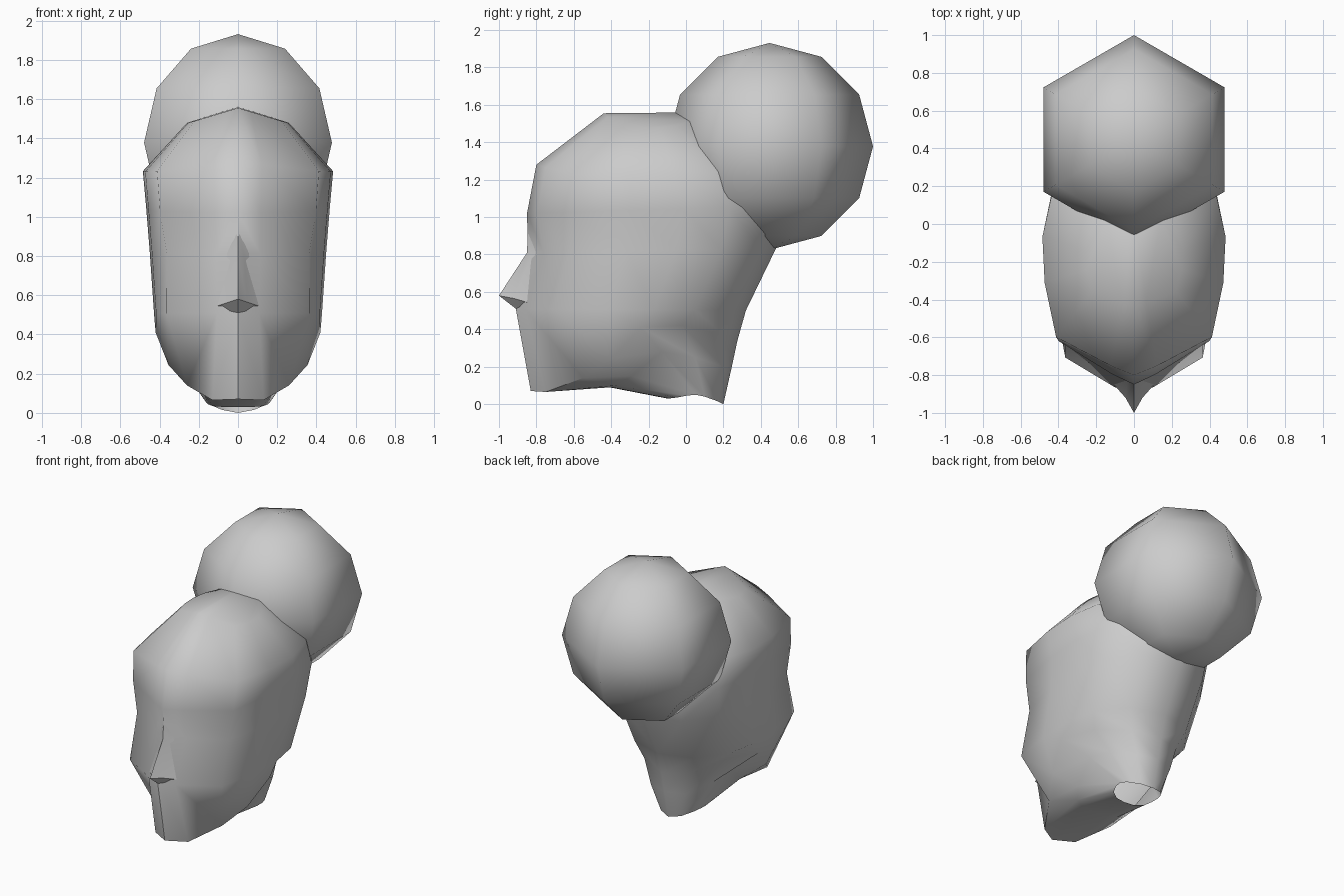
import bpy, bmesh
from math import sin, cos, pi, radians

if "Cube" in bpy.data.objects:
    bpy.data.objects.remove(bpy.data.objects["Cube"])


def half_loft(name, rows, angle, cap=False):
    """Skin rows of points for the +x half, then mirror to the other side."""
    bm = bmesh.new()
    grid = [[bm.verts.new(p) for p in row] for row in rows]
    for a, b in zip(grid, grid[1:]):
        for i in range(len(a) - 1):
            bm.faces.new((a[i], b[i], b[i + 1], a[i + 1]))
    if cap:
        bm.faces.new(grid[0])
    bmesh.ops.remove_doubles(bm, verts=bm.verts, dist=0.0005)
    bmesh.ops.triangulate(bm, faces=[f for f in bm.faces if len(f.verts) > 4])
    bmesh.ops.recalc_face_normals(bm, faces=bm.faces)
    me = bpy.data.meshes.new(name)
    # make sure the half shell faces outward
    if sum(f.normal.x * f.calc_area() for f in bm.faces) < 0:
        bmesh.ops.reverse_faces(bm, faces=bm.faces)
    bm.to_mesh(me)
    bm.free()
    ob = bpy.data.objects.new(name, me)
    bpy.context.collection.objects.link(ob)
    bpy.ops.object.select_all(action='DESELECT')
    bpy.context.view_layer.objects.active = ob
    ob.select_set(True)
    mod = ob.modifiers.new("mirror", 'MIRROR')
    mod.merge_threshold = 0.002
    bpy.ops.object.modifier_apply(modifier=mod.name)
    bpy.ops.object.shade_smooth_by_angle(angle=radians(angle))
    return ob


# skull: half section from face to nape (width share, depth share)
section = [(0, 0), (.25, .04), (.85, .165), (.975, .4), (1, .6),
           (.9, .78), (.55, .94), (0, 1)]


def skull_row(w, yf, yb, zf, zb, drop=0):
    return [[w * u, yf + (yb - yf) * t, zf + (zb - zf) * t - drop * u]
            for u, t in section]


head = [
    skull_row(.26, -.44, .06, 1.555, 1.56, .08),   # crown
    skull_row(.485, -.80, .42, 1.28, 1.30, .06),   # forehead
    skull_row(.468, -.85, .54, 1.02, 1.06),        # brow
    skull_row(.45, -.845, .48, .81, .83),          # eyes
    skull_row(.428, -.91, .32, .51, .50),          # cheeks
]
head[3][1][1] += .03     # shallow eye sockets
head[3][2][0] -= .02

# jaw line, throat and open neck end
head += [
    [(0, -.83, .07), (.13, -.75, .065), (.26, -.55, .14), (.355, -.4, .245),
     (.42, -.24, .41), (.32, -.02, .42), (.19, .2, .37), (0, .275, .34)],
    [(0, -.41, .09), (.1, -.4, .09), (.17, -.37, .1), (.23, -.29, .15),
     (.27, -.13, .28), (.24, .05, .25), (.14, .2, .2), (0, .245, .2)],
    [(0, -.1, .03), (.07, -.09, .03), (.13, -.05, .035), (.155, 0, .045),
     (.16, .05, .05), (.14, .1, .04), (.08, .17, .015), (0, .2, 0)],
]
half_loft("head", head, 50, cap=True)

# nose: bridge, tip and wings, underside
half_loft("nose", [
    [(0, -.845, .95), (.02, -.83, .9), (.05, -.80, .85)],
    [(0, -.85, .81), (.035, -.83, .78), (.07, -.80, .76)],
    [(0, -1.0, .58), (.045, -.92, .565), (.12, -.835, .54)],
    [(0, -.91, .51), (.045, -.88, .515), (.1, -.83, .53)],
], 50)

# hair bun: six-sided ball, corner pointing backward
R, CY, CZ = .553, .447, 1.378
half_loft("hair_bun", [
    [(R * sin(k * pi / 6) * sin(j * pi / 3),
      CY - R * sin(k * pi / 6) * cos(j * pi / 3),
      CZ + R * cos(k * pi / 6)) for j in range(4)]
    for k in range(7)], 65)
